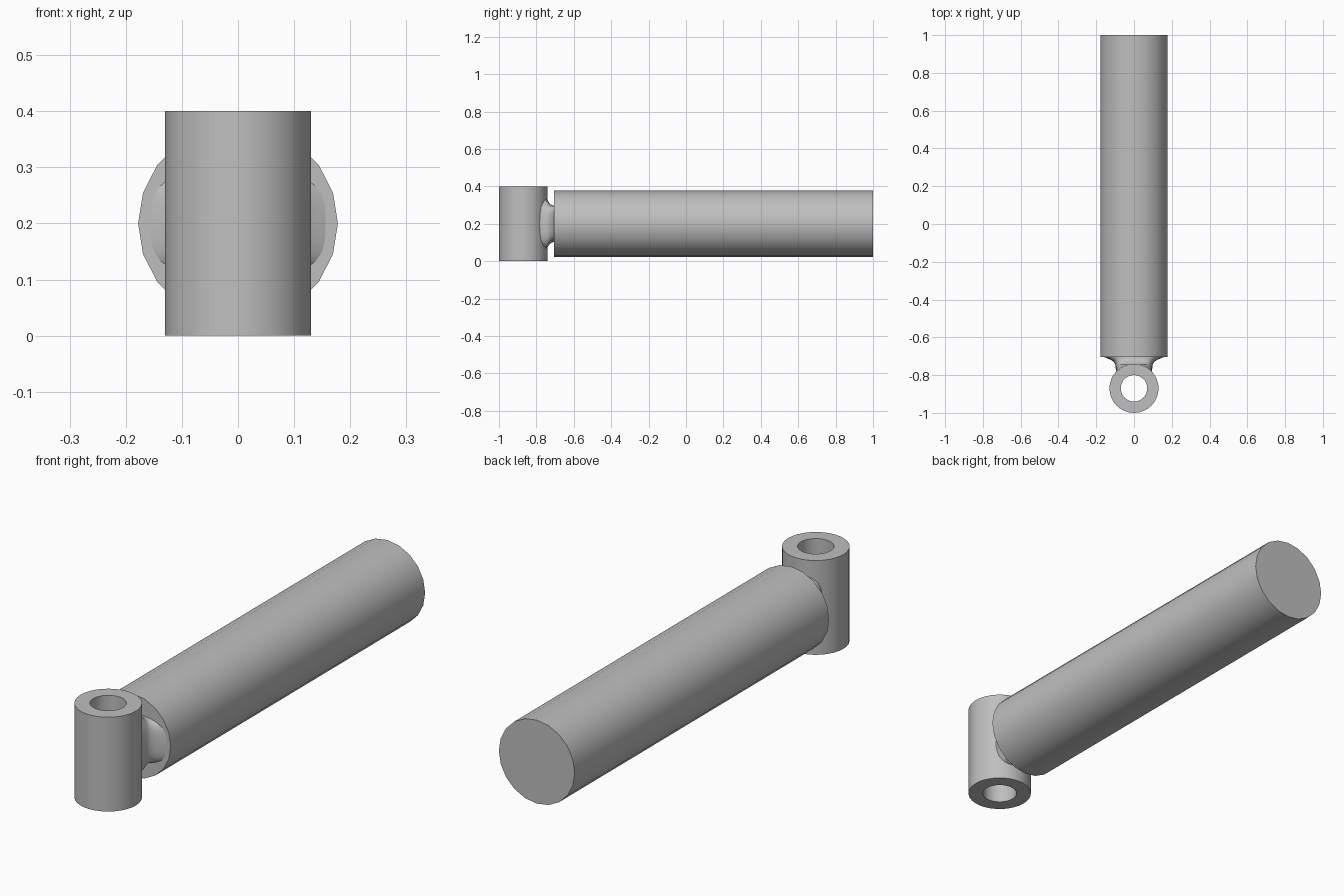
import bpy, bmesh
from math import cos, sin, pi, copysign

cube = bpy.data.objects.get("Cube")
if cube:
    bpy.data.objects.remove(cube)

grey = bpy.data.materials.new("plain grey")
grey.use_nodes = True
grey.diffuse_color = (0.52, 0.52, 0.52, 1)
grey.node_tree.nodes["Principled BSDF"].inputs["Base Color"].default_value = grey.diffuse_color

MID = 0.2


def loft(name, loops, closed=False):
    """Skin matching loops of points; cap the ends or join last to first."""
    bm = bmesh.new()
    rings = [[bm.verts.new(p) for p in loop] for loop in loops]
    pairs = list(zip(rings, rings[1:]))
    if closed:
        pairs.append((rings[-1], rings[0]))
    else:
        bm.faces.new(rings[0])
        bm.faces.new(rings[-1])
    n = len(rings[0])
    for a, b in pairs:
        for i in range(n):
            j = (i + 1) % n
            bm.faces.new((a[i], a[j], b[j], b[i]))
    bmesh.ops.recalc_face_normals(bm, faces=bm.faces[:])
    mesh = bpy.data.meshes.new(name)
    bm.to_mesh(mesh)
    bm.free()
    mesh.materials.append(grey)
    obj = bpy.data.objects.new(name, mesh)
    bpy.context.collection.objects.link(obj)
    bpy.ops.object.select_all(action='DESELECT')
    obj.select_set(True)
    bpy.context.view_layer.objects.active = obj
    bpy.ops.object.shade_smooth_by_angle(angle=pi / 5)
    return obj


def section(y, half_w, half_h, sides, power=1.0):
    """Upright section across y; a power below one squares its corners."""
    pts = []
    for i in range(sides):
        c, s = cos(2 * pi * i / sides), sin(2 * pi * i / sides)
        pts.append((half_w * copysign(abs(c) ** power, c), y,
                    MID + half_h * copysign(abs(s) ** power, s)))
    return pts


def circle(radius, z, sides=32):
    return [(radius * cos(2 * pi * i / sides), -0.87 + radius * sin(2 * pi * i / sides), z)
            for i in range(sides)]


# Long round bar
loft("bar", [section(y, 0.178, 0.177, 20) for y in (-0.705, 1.0)])

# Upright sleeve with a through hole
loft("sleeve", [circle(0.13, 0), circle(0.13, 0.4), circle(0.07, 0.4), circle(0.07, 0)], closed=True)

# Filleted neck: wide at the bar, tall at the sleeve
neck_rows = [(-0.79, 0.095, 0.14), (-0.745, 0.098, 0.135), (-0.738, 0.102, 0.122),
             (-0.728, 0.11, 0.108), (-0.718, 0.125, 0.101), (-0.71, 0.145, 0.098),
             (-0.7, 0.168, 0.096)]
loft("neck", [section(*row, 32, 0.65) for row in neck_rows])
